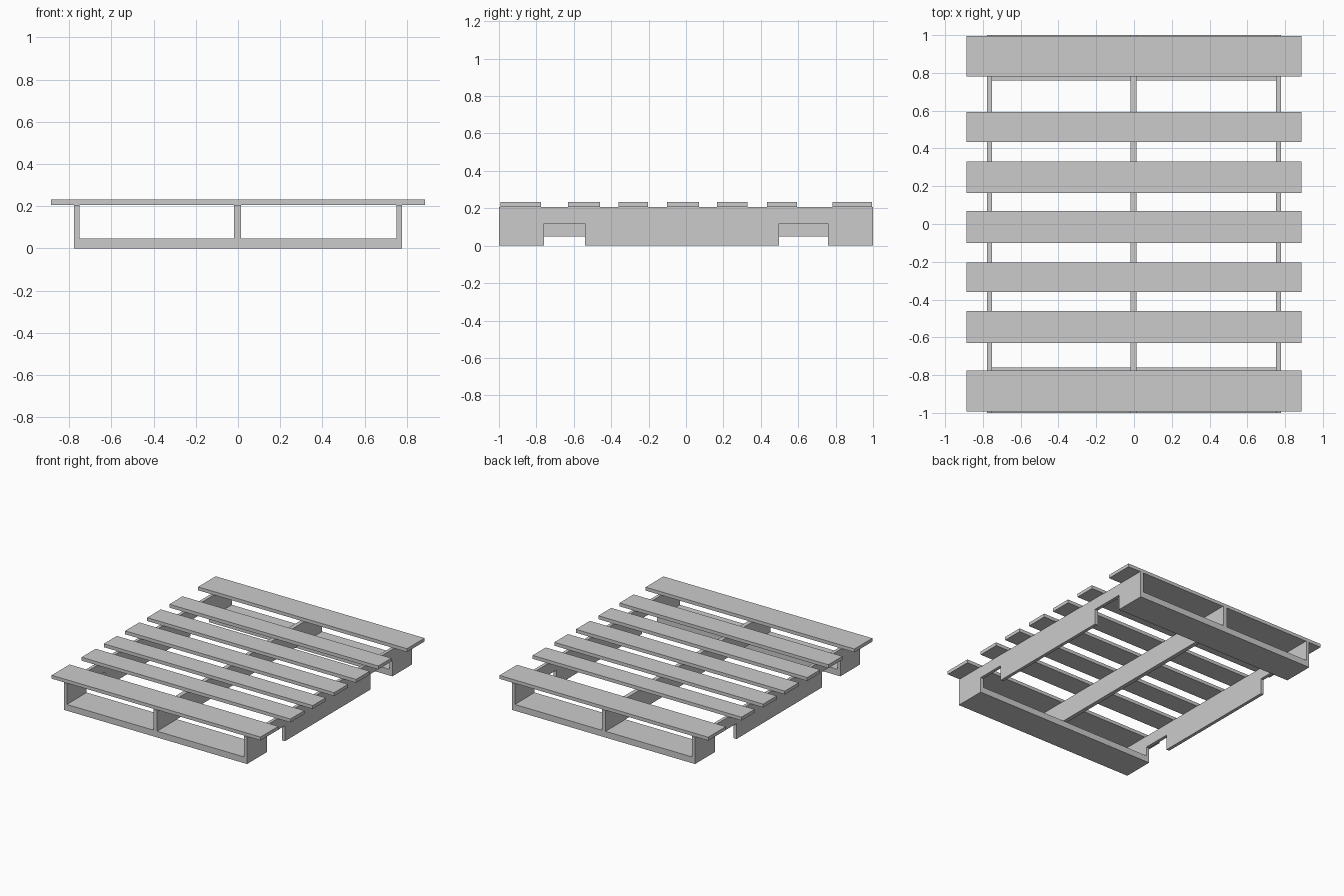
import bpy, bmesh

if "Cube" in bpy.data.objects:
    bpy.data.objects.remove(bpy.data.objects["Cube"])


def prism(name, profile, x0, x1):
    """Extrude a y-z profile from x0 to x1."""
    bm = bmesh.new()
    face = bm.faces.new([bm.verts.new((x0, y, z)) for y, z in profile])
    ext = bmesh.ops.extrude_face_region(bm, geom=[face])
    verts = [g for g in ext["geom"] if isinstance(g, bmesh.types.BMVert)]
    bmesh.ops.translate(bm, verts=verts, vec=(x1 - x0, 0, 0))
    bmesh.ops.recalc_face_normals(bm, faces=bm.faces)
    mesh = bpy.data.meshes.new(name)
    bm.to_mesh(mesh)
    bm.free()
    obj = bpy.data.objects.new(name, mesh)
    bpy.context.collection.objects.link(obj)
    return obj


def board(name, x0, x1, y0, y1, z0, z1):
    return prism(name, [(y0, z0), (y1, z0), (y1, z1), (y0, z1)], x0, x1)


OUT, IN = 0.777, 0.752          # outer and inner faces of the side stringers
BOT, NOTCH, TOP, DECK = 0.048, 0.119, 0.207, 0.233

# Side stringers with fork notches
notched = [(-1, 0), (-0.76, 0), (-0.76, NOTCH), (-0.54, NOTCH), (-0.54, 0),
           (0.498, 0), (0.498, NOTCH), (0.76, NOTCH), (0.76, 0), (1, 0),
           (1, TOP), (-1, TOP)]
prism("left_stringer", notched, -OUT, -IN)
prism("right_stringer", notched, IN, OUT)

# Centre stringer resting on the bottom boards
board("center_stringer", -0.018, 0.014, -1, 1, BOT, TOP)

# Bottom boards between the side stringers
board("front_bottom_board", -IN, IN, -1, -0.76, 0, BOT)
board("back_bottom_board", -IN, IN, 0.76, 1, 0, BOT)

# Deck slats, front to back
slats = [(-0.992, -0.776), (-0.630, -0.460), (-0.360, -0.203), (-0.101, 0.069),
         (0.165, 0.330), (0.434, 0.593), (0.782, 0.995)]
for i, (y0, y1) in enumerate(slats, 1):
    board(f"deck_slat_{i}", -0.886, 0.886, y0, y1, TOP, DECK)
